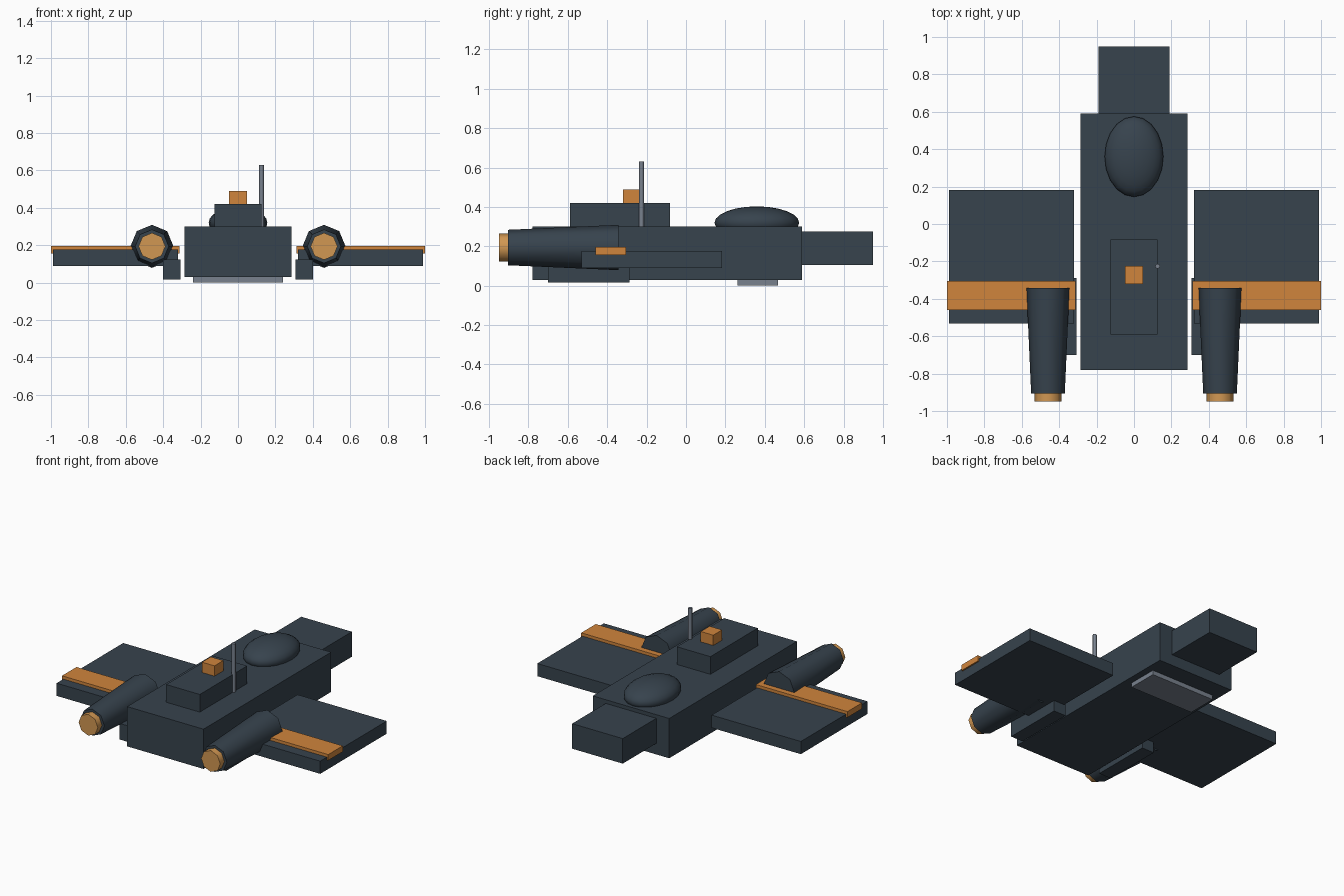
import bpy, math

if "Cube" in bpy.data.objects:
    bpy.data.objects.remove(bpy.data.objects["Cube"])


def material(name, rgb):
    m = bpy.data.materials.new(name)
    m.diffuse_color = (*rgb, 1)
    m.use_nodes = True
    m.node_tree.nodes["Principled BSDF"].inputs["Base Color"].default_value = m.diffuse_color
    return m


SLATE = material("dark_slate", (0.038, 0.056, 0.075))
ORANGE = material("orange", (0.63, 0.235, 0.046))
AMBER = material("light_orange", (0.64, 0.31, 0.085))
GREY = material("steel_grey", (0.19, 0.22, 0.27))


def finish(name, mat, smooth=False):
    ob = bpy.context.object
    ob.name = name
    ob.data.materials.append(mat)
    bpy.ops.object.transform_apply(location=False, rotation=True, scale=True)
    if smooth:
        bpy.ops.object.shade_smooth_by_angle(angle=math.radians(50))
    return ob


def box(name, x, y, z, mat):
    """Box from (min, max) ranges on each axis."""
    rng = (x, y, z)
    bpy.ops.mesh.primitive_cube_add(size=1, location=[(a + b) / 2 for a, b in rng])
    bpy.context.object.scale = [b - a for a, b in rng]
    return finish(name, mat)


def tube(name, x, z, y0, y1, r0, r1, mat):
    """Eight-sided tapered tube along y, a corner pointing up."""
    bpy.ops.mesh.primitive_cone_add(vertices=8, radius1=r1, radius2=r0, depth=y1 - y0,
                                    location=(x, (y0 + y1) / 2, z),
                                    rotation=(math.pi / 2, 0, 0))
    return finish(name, mat, True)


# Hull and nose
box("hull", (-0.287, 0.287), (-0.78, 0.59), (0.03, 0.30), SLATE)
box("nose", (-0.19, 0.19), (0.585, 0.95), (0.105, 0.275), SLATE)

# Raised deck with beacon
box("upper_deck", (-0.126, 0.126), (-0.59, -0.082), (0.295, 0.42), SLATE)
box("beacon", (-0.047, 0.047), (-0.32, -0.225), (0.415, 0.49), ORANGE)

# Canopy dome
bpy.ops.mesh.primitive_uv_sphere_add(segments=20, ring_count=12, radius=1,
                                     location=(0, 0.36, 0.32))
bpy.context.object.scale = (0.157, 0.215, 0.083)
finish("canopy", SLATE, True)

# Antenna
bpy.ops.mesh.primitive_cylinder_add(vertices=8, radius=0.013, depth=0.33,
                                    location=(0.126, -0.226, 0.465))
finish("antenna", GREY, True)

# Belly plate
box("belly_plate", (-0.24, 0.24), (0.262, 0.467), (0.0, 0.032), GREY)

# Wings, stripes, side skids and engines on both sides
for side, s in (("left", -1), ("right", 1)):
    def span(a, b):
        return tuple(sorted((s * a, s * b)))
    box(side + "_wing", span(0.32, 0.99), (-0.532, 0.182), (0.09, 0.176), SLATE)
    box(side + "_wing_stripe", span(0.312, 1.0), (-0.46, -0.304), (0.156, 0.196), ORANGE)
    box(side + "_skid", span(0.308, 0.40), (-0.70, -0.288), (0.016, 0.125), SLATE)
    tube(side + "_engine", s * 0.46, 0.194, -0.905, -0.342, 0.09, 0.115, SLATE)
    tube(side + "_engine_nozzle", s * 0.46, 0.194, -0.95, -0.90, 0.072, 0.072, AMBER)

# The tapered end of each engine must face the front
for ob in bpy.data.objects:
    if ob.name.endswith("_engine"):
        front = max(abs(v.co.z) for v in ob.data.vertices if v.co.y < 0)
        back = max(abs(v.co.z) for v in ob.data.vertices if v.co.y > 0)
        if front > back:
            for v in ob.data.vertices:
                k = 0.115 / 0.09 if v.co.y > 0 else 0.09 / 0.115
                v.co.x *= k
                v.co.z *= k
